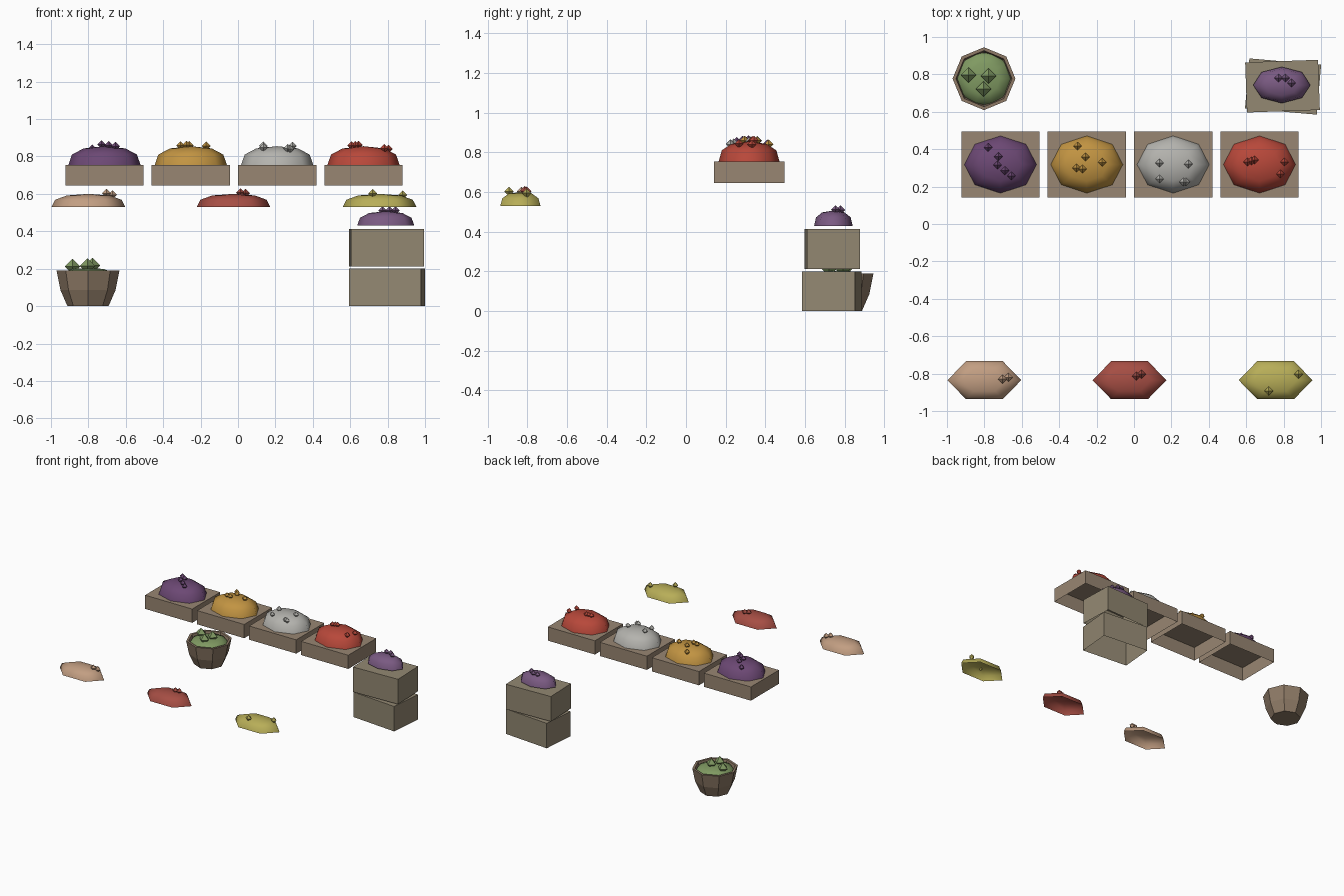
import bpy, math

if "Cube" in bpy.data.objects:
    bpy.data.objects.remove(bpy.data.objects["Cube"])

def lin(c):
    return tuple((v / 255 / 12.92 if v < 11 else ((v / 255 + .055) / 1.055) ** 2.4) for v in c) + (1,)

def material(name, rgb):
    m = bpy.data.materials.new(name)
    m.diffuse_color = lin(rgb)
    m.use_nodes = True
    m.node_tree.nodes["Principled BSDF"].inputs["Base Color"].default_value = m.diffuse_color
    return m

def make(name, verts, faces, mat, loc=(0, 0, 0), rot=0, smooth=False):
    me = bpy.data.meshes.new(name)
    me.from_pydata(verts, [], faces)
    me.materials.append(mat)
    for p in me.polygons:
        p.use_smooth = smooth
    ob = bpy.data.objects.new(name, me)
    ob.location = loc
    ob.rotation_euler.z = math.radians(rot)
    bpy.context.collection.objects.link(ob)
    return ob

# box with an open underside, origin at bottom centre
def crate(name, w, d, h, loc, mat, rot=0):
    v = [(x * w / 2, y * d / 2, z * h) for z in (0, 1) for x, y in ((-1, -1), (1, -1), (1, 1), (-1, 1))]
    f = [(i, (i + 1) % 4, 4 + (i + 1) % 4, 4 + i) for i in range(4)] + [(4, 5, 6, 7)]
    return make(name, v, f, mat, loc, rot)

# rings of a lathe profile; a cap point or cap face closes the end
def lathe(name, prof, n, sx, sy, sz, loc, mat, apex=None, floor=False, smooth=False):
    v, f = [], []
    for r, z in prof:
        for i in range(n):
            a = 2 * math.pi * i / n
            v.append((r * sx * math.cos(a), r * sy * math.sin(a), z * sz))
    for k in range(len(prof) - 1):
        for i in range(n):
            j = (i + 1) % n
            f.append((k * n + i, k * n + j, k * n + n + j, k * n + n + i))
    if apex is not None:
        v.append((0, 0, apex * sz))
        b = (len(prof) - 1) * n
        f += [(b + i, b + (i + 1) % n, len(v) - 1) for i in range(n)]
    if floor:
        f.append(tuple(reversed(range(n))))
    return make(name, v, f, mat, loc, 0, smooth)

DOME = [(1, 0), (.9, .55), (.58, .88)]

def dome_height(r):
    pts = [(0, 1)] + DOME[::-1]
    for (r0, h0), (r1, h1) in zip(pts, pts[1:]):
        if r <= r1:
            return h0 + (h1 - h0) * (r - r0) / (r1 - r0)
    return 0

# heap of goods with octahedral lumps resting on it (lump positions in x, y)
def heap(name, n, c, rx, ry, h, mat, lumps, size, lift=.01):
    lathe(name + "_mound", DOME, n, rx, ry, h, c, mat, apex=1, smooth=True)
    for k, (x, y) in enumerate(lumps):
        r = math.hypot((x - c[0]) / rx, (y - c[1]) / ry)
        z = c[2] + h * dome_height(r) + lift
        s = size
        v = [(s, 0, 0), (0, s, 0), (-s, 0, 0), (0, -s, 0), (0, 0, s), (0, 0, -s)]
        f = [(i, (i + 1) % 4, 4) for i in range(4)] + [((i + 1) % 4, i, 5) for i in range(4)]
        make(f"{name}_lump_{k + 1}", v, f, mat, (x, y, z))

tray_mat = material("tray_wood", (152, 134, 114))
box_mat = material("box_wood", (147, 136, 114))
bowl_mat = material("basket_wood", (142, 122, 102))

# row of four trays with heaps
trays = [
    ("purple", (108, 72, 116), [(-.78, .41), (-.725, .36), (-.73, .315), (-.69, .285), (-.655, .257)]),
    ("gold", (194, 148, 66), [(-.302, .417), (-.26, .358), (-.17, .33), (-.307, .3), (-.275, .294)]),
    ("grey", (180, 179, 174), [(.136, .326), (.291, .32), (.136, .24), (.265, .225), (.278, .225)]),
    ("red", (184, 72, 58), [(.607, .332), (.628, .337), (.644, .342), (.805, .332), (.783, .267)]),
]
for k, (name, rgb, lumps) in enumerate(trays):
    x = -.714 + .4617 * k
    crate(name + "_tray", .418, .355, .11, (x, .318, .645), tray_mat)
    heap(name + "_goods", 8, (x, .318, .755), .193, .153, .1, material(name, rgb), lumps, .023)

# three flat heaps at the front
fronts = [
    ("tan", (194, 158, 130), -.8, [(-.703, -.83), (-.671, -.82)]),
    ("rust", (166, 78, 68), -.024, [(.013, -.813), (.04, -.803)]),
    ("yellow", (184, 174, 88), .757, [(.88, -.803), (.72, -.893)]),
]
for name, rgb, x, lumps in fronts:
    heap(name + "_goods", 6, (x, -.835, .53), .197, .117, .07, material(name, rgb), lumps, .024)

# two stacked boxes with a heap
crate("lower_box", .385, .268, .2, (.797, .735, 0), box_mat, -5)
crate("upper_box", .39, .268, .2, (.794, .737, .213), box_mat, 2)
heap("box_goods", 8, (.79, .743, .43), .153, .097, .077, material("violet", (122, 90, 130)),
     [(.773, .78), (.81, .78), (.842, .754)], .023)

# octagonal basket with green goods
bc = (-.802, .777, 0)
lathe("basket", [(.11, 0), (.147, .085), (.168, .19), (.15, .19), (.138, .13)], 8, 1, 1, 1, bc, bowl_mat, floor=True)
heap("basket_goods", 10, (bc[0], bc[1], .15), .145, .145, .055, material("green", (128, 154, 98)),
     [(-.885, .797), (-.778, .791), (-.805, .722)], .041, .014)
